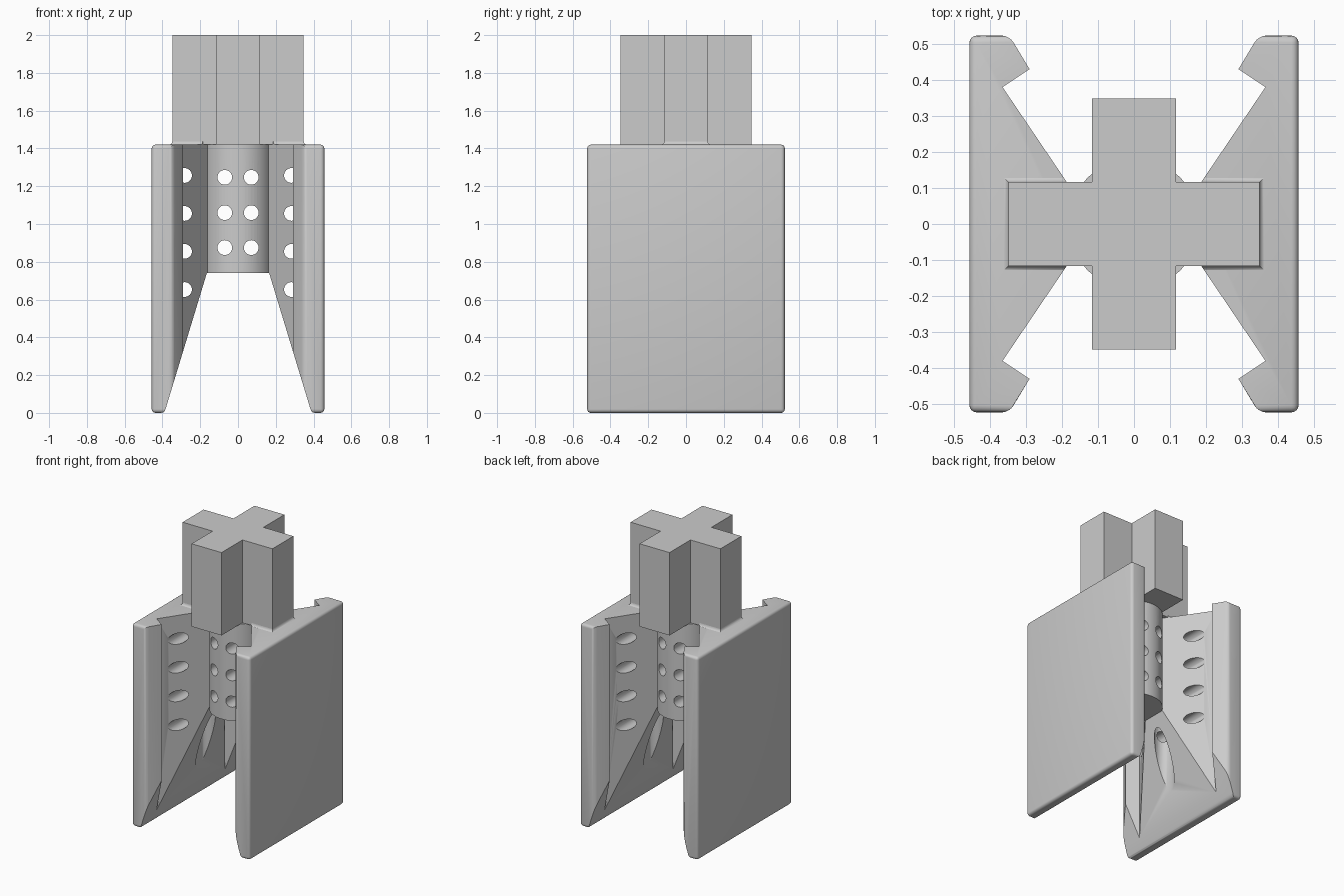
import bpy, bmesh, math
from mathutils import Matrix

cube = bpy.data.objects.get("Cube")
if cube:
    bpy.data.objects.remove(cube, do_unlink=True)

grey = bpy.data.materials.new("plain grey")
grey.use_nodes = True
GREY = (0.6, 0.6, 0.6, 1)
grey.diffuse_color = GREY
grey.node_tree.nodes["Principled BSDF"].inputs["Base Color"].default_value = GREY

TOP = 1.42          # top of the body
HALF_LENGTH = 0.523
HALF_WIDTH = 0.457


def finish(bm, name):
    bmesh.ops.recalc_face_normals(bm, faces=bm.faces)
    mesh = bpy.data.meshes.new(name)
    bm.to_mesh(mesh)
    bm.free()
    ob = bpy.data.objects.new(name, mesh)
    bpy.context.collection.objects.link(ob)
    mesh.materials.append(grey)
    return ob


def prism(bm, points, low, high, axis="Z"):
    """Extrude a flat outline along z, or along y for outlines given in x, z."""
    place = (lambda a, b, c: (a, b, c)) if axis == "Z" else (lambda a, b, c: (a, c, b))
    face = bm.faces.new([bm.verts.new(place(a, b, low)) for a, b in points])
    new = bmesh.ops.extrude_face_region(bm, geom=[face])["geom"]
    step = place(0, 0, high - low)
    bmesh.ops.translate(bm, vec=step, verts=[v for v in new if isinstance(v, bmesh.types.BMVert)])


def cylinder(bm, radius, depth, matrix, sides=32):
    bmesh.ops.create_cone(bm, cap_ends=True, segments=sides, radius1=radius,
                          radius2=radius, depth=depth, matrix=matrix)


def boolean(ob, cutter, operation="DIFFERENCE"):
    mod = ob.modifiers.new("cut", "BOOLEAN")
    mod.operation, mod.solver, mod.object = operation, "EXACT", cutter
    bpy.context.view_layer.objects.active = ob
    bpy.ops.object.modifier_apply(modifier=mod.name)
    bpy.data.objects.remove(cutter, do_unlink=True)


def smooth(ob):
    bpy.ops.object.select_all(action="DESELECT")
    ob.select_set(True)
    bpy.context.view_layer.objects.active = ob
    bpy.ops.object.shade_smooth_by_angle(angle=math.radians(35))


def drill_y(x, heights, depth):
    """Row of round holes running front to back."""
    bm = bmesh.new()
    for z in heights:
        cylinder(bm, 0.039, depth, Matrix.Translation((x, 0, z)) @ Matrix.Rotation(math.pi / 2, 4, "X"))
    return finish(bm, "drill")


def wall_outline(side):
    half = [(HALF_WIDTH, HALF_LENGTH), (0.346, HALF_LENGTH), (0.29, 0.43),
            (0.365, 0.38), (0.16, 0.077), (0.125, 0.077)]
    outline = half + [(x, -y) for x, y in reversed(half)]
    return [(side * x, y) for x, y in outline]


# Hooked side walls: rounded outside edges, sloping lower face, drilled holes
for side, name in ((1, "left_wall"), (-1, "right_wall")):
    bm = bmesh.new()
    prism(bm, wall_outline(side), 0, TOP)
    rim = [e for e in bm.edges
           if all(abs(v.co.x) > HALF_WIDTH - 0.001 for v in e.verts)
           or all(abs(v.co.y) > HALF_LENGTH - 0.001 for v in e.verts)]
    bmesh.ops.bevel(bm, geom=rim, offset=0.02, segments=4, profile=0.5, affect="EDGES")
    wall = finish(bm, name)

    bm = bmesh.new()
    slope = [(0, 0.74), (0.165, 0.74), (0.383, 0.022), (0.388, 0.01),
             (0.396, 0.003), (0.408, 0), (0.408, -0.1), (0, -0.1)]
    prism(bm, [(side * x, z) for x, z in slope], -1, 1, "Y")
    boolean(wall, finish(bm, "slope_cutter"))

    bm = bmesh.new()
    cylinder(bm, 0.063, 1.46, Matrix.Translation((side * 0.252, 0, 0.63)))
    boolean(wall, finish(bm, "bore_cutter"))
    boolean(wall, drill_y(side * 0.283, (0.653, 0.855, 1.056, 1.257), 0.72))
    smooth(wall)

# Round core with two columns of through holes
bm = bmesh.new()
cylinder(bm, 0.182, TOP - 0.74, Matrix.Translation((0, 0, (TOP + 0.74) / 2)), 64)
core = finish(bm, "core")
for x in (-0.07, 0.07):
    boolean(core, drill_y(x, (0.875, 1.06, 1.247), 1))
smooth(core)

# Cross-shaped post
A, B = 0.348, 0.116
quarter = [(A, B), (B, B), (B, A)]
cross = []
for turn in range(4):
    c, s = ((1, 0), (0, 1), (-1, 0), (0, -1))[turn]
    cross += [(c * x - s * y, s * x + c * y) for x, y in [(A, -B)] + quarter[:2]]
bm = bmesh.new()
prism(bm, cross, TOP, 2)
finish(bm, "cross_post")

# Small concave fillets where the post meets each wall
for side, name in ((1, "left_fillet"), (-1, "right_fillet")):
    bm = bmesh.new()
    rings = []
    for step in range(5):
        angle = step / 4 * math.pi / 2
        out = 0.02 * (1 - math.sin(angle))
        z = TOP - 0.002 + 0.02 * (1 - math.cos(angle))
        x, y = A + out, B + out
        rings.append([bm.verts.new((side * px, py, z))
                      for px, py in ((0.12, -y), (x, -y), (x, y), (0.12, y))])
    for low, high in zip(rings, rings[1:]):
        for i in range(4):
            j = (i + 1) % 4
            bm.faces.new((low[i], low[j], high[j], high[i]))
    bm.faces.new(rings[0])
    bm.faces.new(rings[-1])
    fillet = finish(bm, name)
    bm = bmesh.new()
    prism(bm, wall_outline(side), 1.3, 1.5)
    boolean(fillet, finish(bm, "fillet_limit"), "INTERSECT")
    smooth(fillet)
